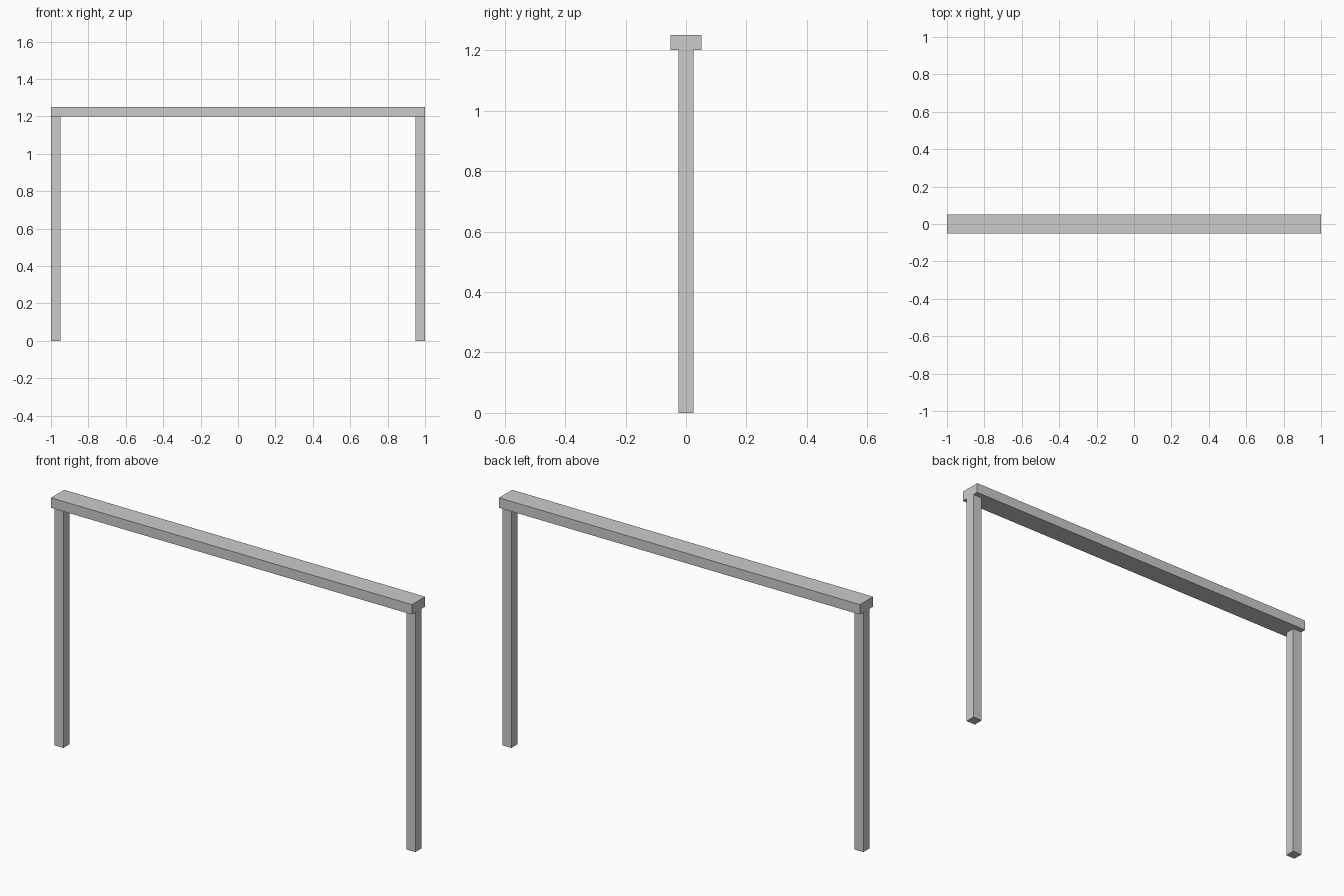
import bpy

if "Cube" in bpy.data.objects:
    bpy.data.objects.remove(bpy.data.objects["Cube"])


def box(name, lo, hi):
    """Axis-aligned box between two corners."""
    centre = [(a + b) / 2 for a, b in zip(lo, hi)]
    bpy.ops.mesh.primitive_cube_add(size=1, location=centre)
    ob = bpy.context.object
    ob.name = name
    ob.scale = [b - a for a, b in zip(lo, hi)]
    bpy.ops.object.transform_apply(location=False, rotation=False, scale=True)
    return ob


# Top rail
box("top_rail", (-1, -0.052, 1.2), (1, 0.052, 1.25))

# Square posts, flush with the rail ends
for side, x in (("left", -0.975), ("right", 0.975)):
    box(side + "_post", (x - 0.025, -0.025, 0), (x + 0.025, 0.025, 1.2))
